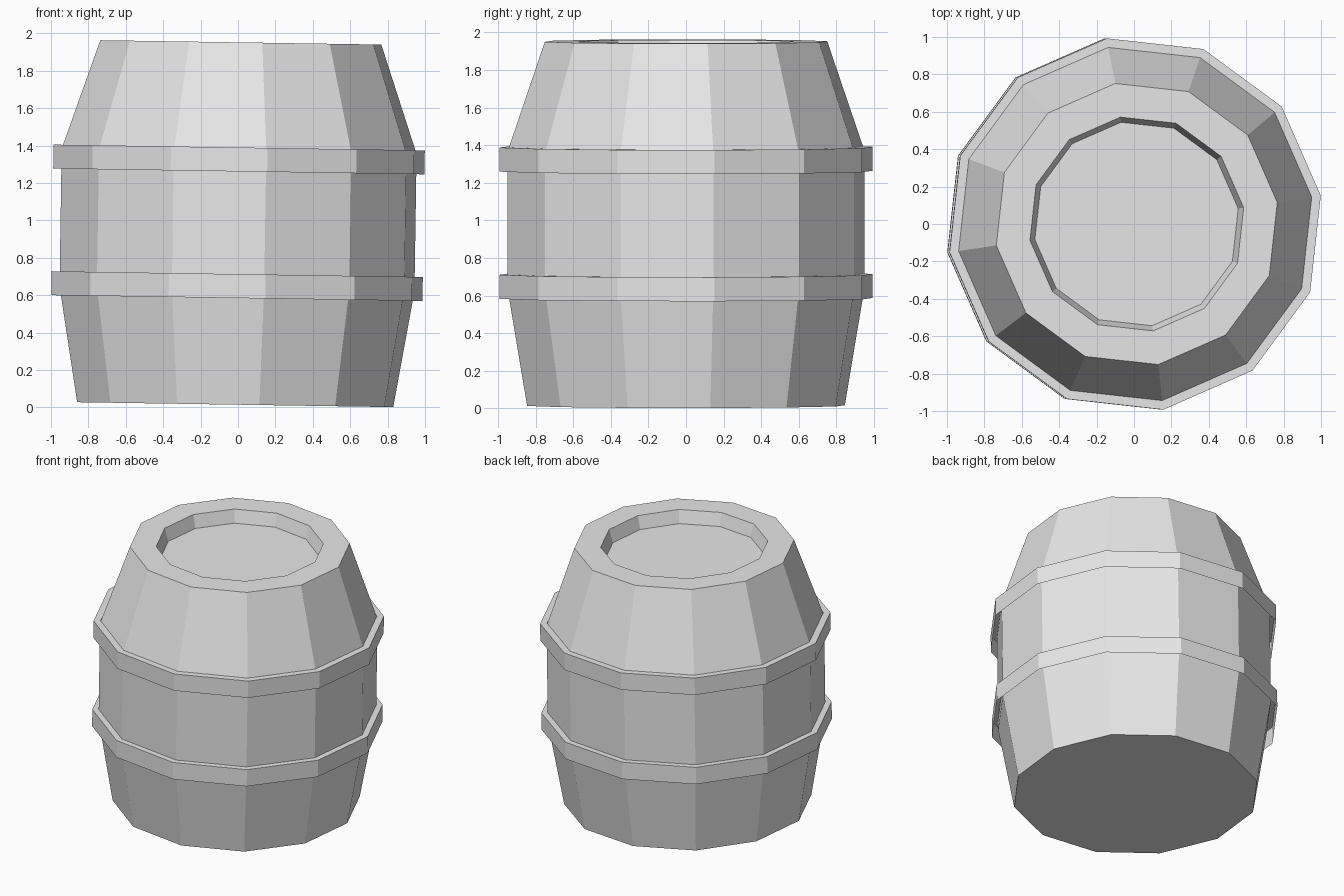
import bpy
import bmesh
from math import cos, sin, radians
from mathutils import Matrix, Vector

SIDES = 12
TURN = radians(8.7)
LEAN = radians(0.89)
PIVOT = Vector((0, 0, 0.98))

cube = bpy.data.objects.get("Cube")
if cube:
    bpy.data.objects.remove(cube, do_unlink=True)

grey = bpy.data.materials.new("plain grey")
grey.use_nodes = True
colour = (0.8, 0.8, 0.8, 1)
grey.diffuse_color = colour
grey.node_tree.nodes["Principled BSDF"].inputs["Base Color"].default_value = colour

# Whole barrel leans slightly toward its left
lean = Matrix.Translation(PIVOT) @ Matrix.Rotation(LEAN, 4, "Y") @ Matrix.Translation(-PIVOT)


def lathe(name, profile, capped):
    """Turn a (radius, height) profile, listed bottom to top, into a faceted shell."""
    bm = bmesh.new()
    rings = []
    for r, z in profile:
        angles = [TURN + radians(360 / SIDES) * i for i in range(SIDES)]
        rings.append([bm.verts.new((r * cos(a), r * sin(a), z)) for a in angles])
    for low, high in zip(rings, rings[1:]):
        for i in range(SIDES):
            j = (i + 1) % SIDES
            bm.faces.new((low[i], low[j], high[j], high[i]))
    if capped:
        bm.faces.new(rings[0][::-1])
        bm.faces.new(rings[-1])
    bm.transform(lean)
    mesh = bpy.data.meshes.new(name)
    bm.to_mesh(mesh)
    bm.free()
    mesh.materials.append(grey)
    obj = bpy.data.objects.new(name, mesh)
    bpy.context.collection.objects.link(obj)
    return obj


# Body: flared staves, straight middle, rim and recessed lid
lathe("barrel_body", [(0.855, 0.015), (0.96, 0.635), (0.96, 1.37),
                      (0.76, 1.952), (0.578, 1.952), (0.55, 1.857)], True)

# Hoops: outer wall with a top ledge, open underneath
for name, bottom in (("lower_hoop", 0.585), ("upper_hoop", 1.262)):
    top = bottom + 0.128
    lathe(name, [(1.004, bottom), (1.004, top), (0.955, top)], False)
